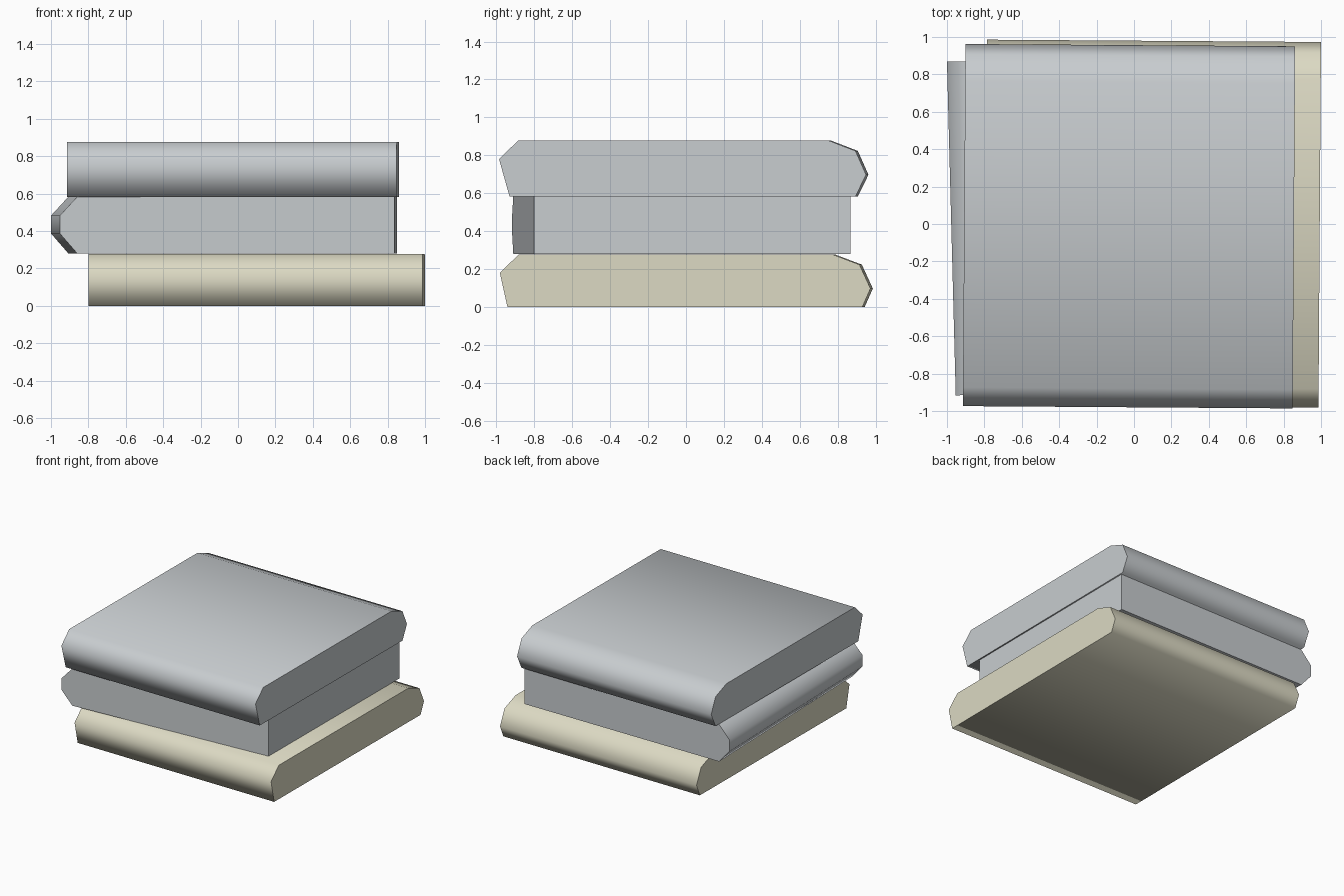
import bpy, bmesh, math
from mathutils import Matrix

if "Cube" in bpy.data.objects:
    bpy.data.objects.remove(bpy.data.objects["Cube"])


def material(name, rgb):
    m = bpy.data.materials.new(name)
    m.diffuse_color = (*rgb, 1.0)
    m.use_nodes = True
    m.node_tree.nodes["Principled BSDF"].inputs["Base Color"].default_value = m.diffuse_color
    return m


GREY = material("cool grey", (0.58, 0.61, 0.63))
CREAM = material("cream", (0.72, 0.70, 0.55))


def loft(name, start, end, mat, smooth_deg, turn=0.0):
    """Solid between two matching cross-sections, turned slightly about z."""
    bm = bmesh.new()
    a = [bm.verts.new(p) for p in start]
    b = [bm.verts.new(p) for p in end]
    n = len(a)
    bm.faces.new(a)
    bm.faces.new(b[::-1])
    for i in range(n):
        j = (i + 1) % n
        bm.faces.new((a[i], a[j], b[j], b[i]))
    bmesh.ops.recalc_face_normals(bm, faces=bm.faces)
    bmesh.ops.transform(bm, matrix=Matrix.Rotation(math.radians(turn), 4, 'Z'), verts=bm.verts)
    me = bpy.data.meshes.new(name)
    bm.to_mesh(me)
    bm.free()
    me.materials.append(mat)
    ob = bpy.data.objects.new(name, me)
    bpy.context.collection.objects.link(ob)
    bpy.ops.object.select_all(action='DESELECT')
    ob.select_set(True)
    bpy.context.view_layer.objects.active = ob
    bpy.ops.object.shade_smooth_by_angle(angle=math.radians(smooth_deg))
    return ob


def slab(name, profile, x0, x1, mat):
    loft(name, [(x0, y, z) for y, z in profile], [(x1, y, z) for y, z in profile], mat, 82, -0.4)


# Bottom slab: profile across y, extruded along x
slab("bottom_slab", [(-0.935, 0), (-0.975, 0.18), (-0.875, 0.277), (0.78, 0.277),
                     (0.922, 0.223), (0.98, 0.097), (0.937, 0)], -0.792, 0.993, CREAM)

# Top slab
slab("top_slab", [(-0.925, 0.583), (-0.98, 0.78), (-0.88, 0.877), (0.76, 0.877),
                  (0.9, 0.823), (0.956, 0.697), (0.9, 0.583)], -0.908, 0.855, GREY)

# Middle slab: chamfered on the left, front face slanting back to the right
section = [(-0.953, 0.387), (-0.953, 0.482), (-0.86, 0.583),
           (0.838, 0.583), (0.838, 0.28), (-0.86, 0.28)]
front = [(x, -0.917 + (x + 0.953) * 0.064, z) for x, z in section]
back = [(x - 0.047 if x < 0 else x + 0.012, 0.868, z) for x, z in section]
loft("middle_slab", front, back, GREY, 60)
